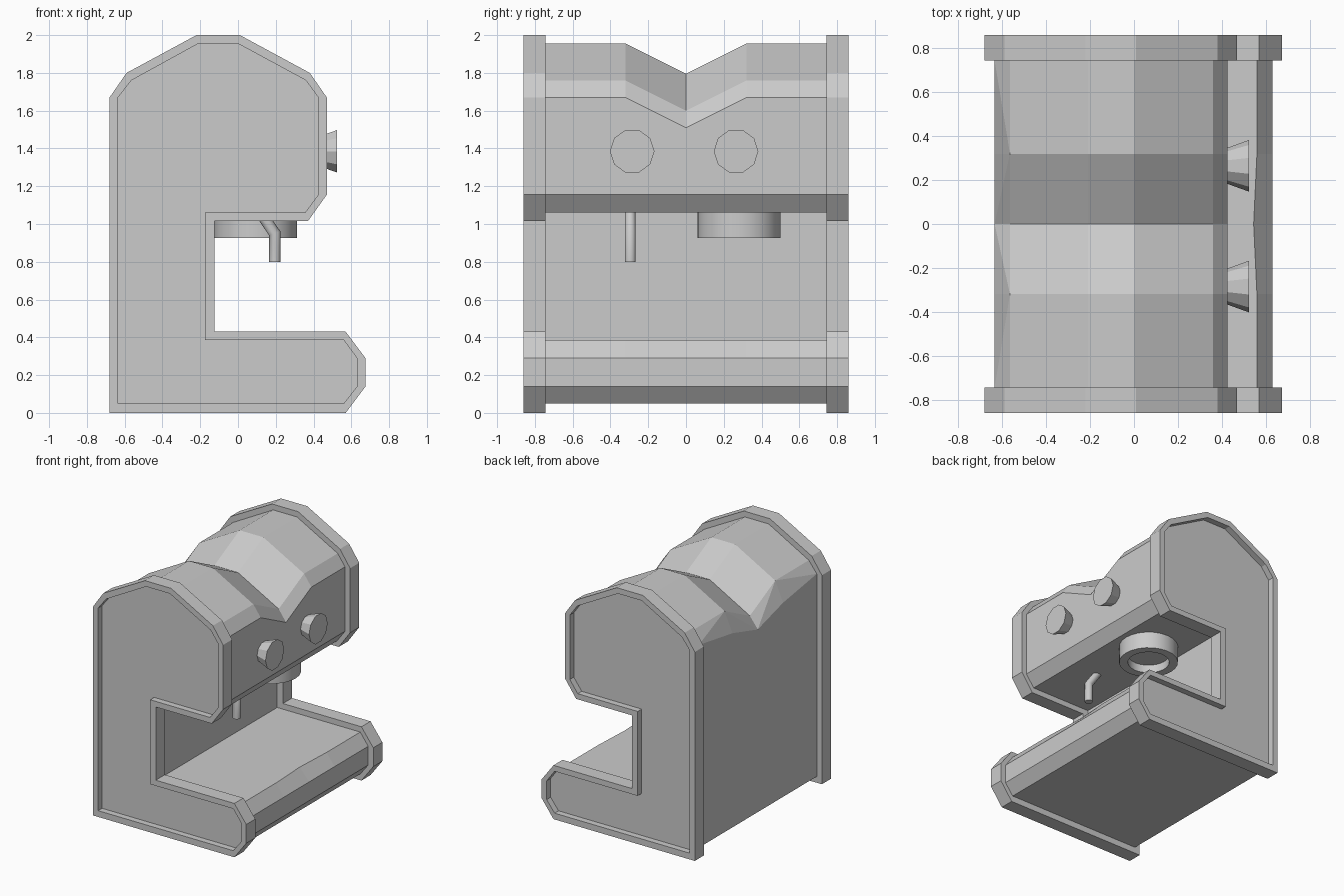
import bpy, bmesh, math

if "Cube" in bpy.data.objects:
    bpy.data.objects.remove(bpy.data.objects["Cube"])

# C-shaped side profiles (x, z): panel outline and the matching inset outline
OUTER = [(-.68, 0), (.57, 0), (.675, .14), (.675, .29), (.57, .43), (-.125, .43),
         (-.125, 1.015), (.37, 1.015), (.47, 1.155), (.47, 1.67), (.38, 1.80),
         (.01, 2), (-.22, 2), (-.59, 1.80), (-.68, 1.67)]
INNER = [(-.635, .05), (.56, .05), (.63, .14), (.63, .29), (.56, .385), (-.175, .385),
         (-.175, 1.06), (.355, 1.06), (.425, 1.155), (.425, 1.67), (.36, 1.76),
         (0, 1.955), (-.21, 1.955), (-.565, 1.76), (-.635, 1.67)]


def finish(name, bm, smooth=False):
    bmesh.ops.recalc_face_normals(bm, faces=bm.faces)
    me = bpy.data.meshes.new(name)
    bm.to_mesh(me)
    bm.free()
    ob = bpy.data.objects.new(name, me)
    bpy.context.collection.objects.link(ob)
    if smooth:
        bpy.ops.object.select_all(action='DESELECT')
        ob.select_set(True)
        bpy.context.view_layer.objects.active = ob
        bpy.ops.object.shade_smooth_by_angle(angle=math.radians(40))
    return ob


def loft(name, rings, fold=None, smooth=False):
    """Skin closed rings and cap both ends; fold(k, i) gives the corner to fan a quad from."""
    bm = bmesh.new()
    vs = [[bm.verts.new(p) for p in r] for r in rings]
    for k, (a, b) in enumerate(zip(vs, vs[1:])):
        n = len(a)
        for i in range(n):
            j = (i + 1) % n
            q = [a[i], a[j], b[j], b[i]]
            s = fold(k, i) if fold else None
            if s is None:
                bm.faces.new(q)
            else:
                q = q[s:] + q[:s]
                bm.faces.new(q[:3])
                bm.faces.new([q[0], q[2], q[3]])
    bm.faces.new(vs[0])
    bm.faces.new(vs[-1])
    return finish(name, bm, smooth)


def at(profile, y):
    return [(x, y, z) for x, z in profile]


def circle(r, n, place):
    return [place(r * math.cos(2 * math.pi * i / n), r * math.sin(2 * math.pi * i / n))
            for i in range(n)]


# Side panels with a raised rim and recessed face
for label, s in (("left", -1), ("right", 1)):
    loft(label + "_side_panel", [at(OUTER, s * .745), at(OUTER, s * .86),
                                 at(INNER, s * .86), at(INNER, s * .81)])

# Main body with a V-shaped dip across the hood
dip = [(x, z - .16) if z > 1.6 else (x, z) for x, z in INNER]
dip[4] = (.545, .385)
mid = INNER[:-1] + [(-.635, 1.602)]
loft("body", [at(INNER, -.745), at(mid, -.32), at(dip, 0), at(mid, .32), at(INNER, .745)],
     fold=lambda k, i: (3, 0, 3, 0)[k] if i == 13 else None)

# Flared front knobs
for label, y in (("left", -.285), ("right", .265)):
    loft(label + "_knob", [circle(r, 10, lambda u, v, x=x, y=y: (x, y + u, 1.385 + v))
                           for x, r in ((.42, .08), (.525, .118))])

# Brew head: hollow ring under the hood
loft("brew_head", [circle(r, 24, lambda u, v, z=z: (.093 + u, .28 + v, z))
                   for r, z in ((.22, 1.065), (.22, .925), (.155, .925), (.155, .99))],
     smooth=True)

# Bent steam wand: sheared rings along the path
loft("steam_wand", [circle(.03, 10, lambda u, v, x=x, z=z, t=t: (x + u, -.295 + v, z + t * u))
                    for x, z, t in ((.115, 1.065, .3), (.195, .95, .35), (.195, .80, 0))],
     smooth=True)
